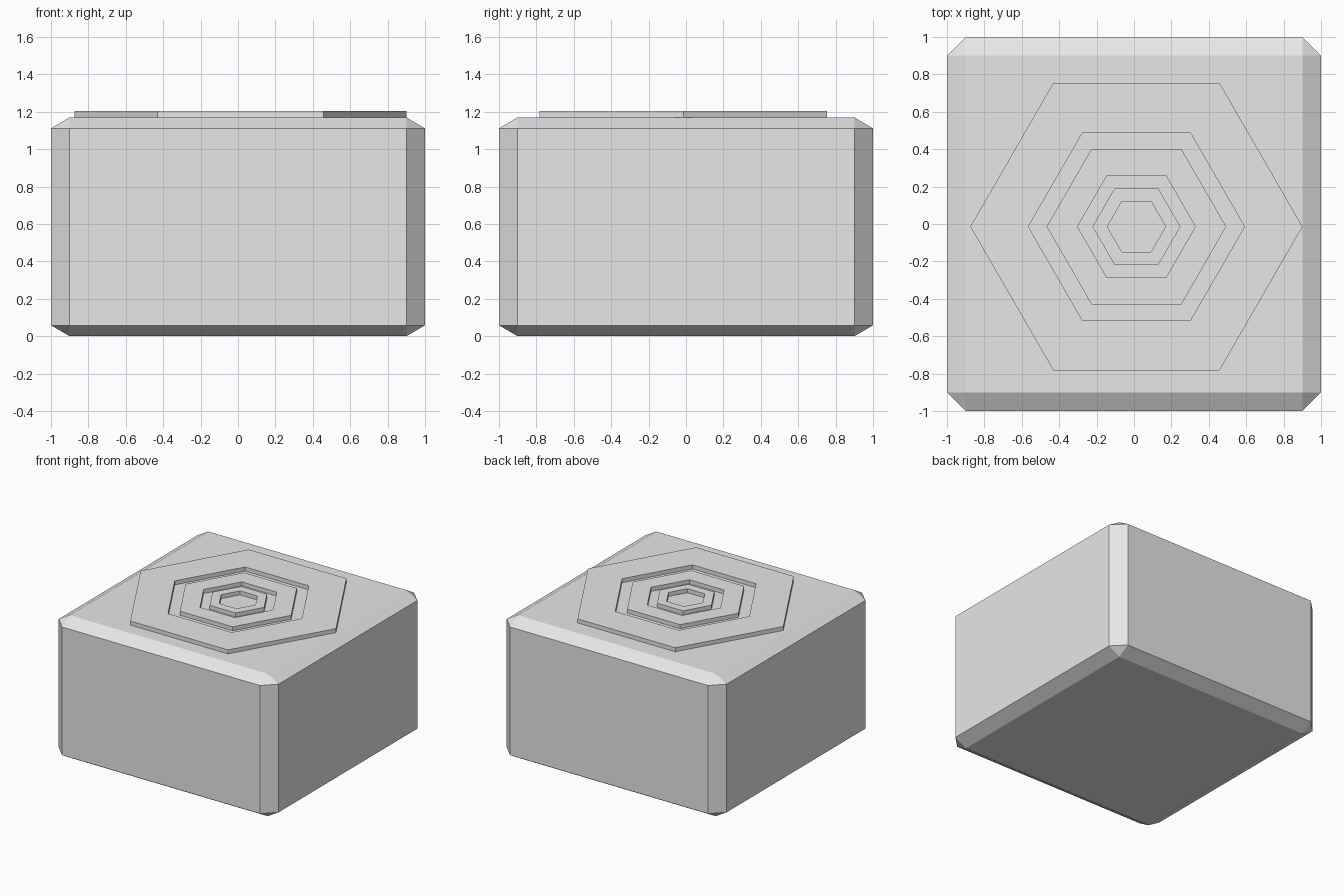
import bpy
import bmesh
from math import cos, sin, tau

if "Cube" in bpy.data.objects:
    bpy.data.objects.remove(bpy.data.objects["Cube"], do_unlink=True)

BODY_HEIGHT = 1.17
RING_TOP = 1.203
RING_CENTRE = (0.013, -0.014)

# One plain grey
grey = bpy.data.materials.new("light_grey")
grey.use_nodes = True
grey.diffuse_color = (0.8, 0.8, 0.8, 1)
grey.node_tree.nodes["Principled BSDF"].inputs["Base Color"].default_value = (0.8, 0.8, 0.8, 1)


def hex_ring(name, outer, inner, bottom, top):
    """Hexagonal ring with a rectangular cross-section."""
    bm = bmesh.new()
    section = [(outer, bottom), (outer, top), (inner, top), (inner, bottom)]
    cx, cy = RING_CENTRE
    loops = []
    for i in range(6):
        a = tau * i / 6
        loops.append([bm.verts.new((cx + r * cos(a), cy + r * sin(a), z)) for r, z in section])
    for i in range(6):
        here, after = loops[i], loops[(i + 1) % 6]
        for j in range(4):
            k = (j + 1) % 4
            bm.faces.new((here[j], after[j], after[k], here[k]))
    bmesh.ops.recalc_face_normals(bm, faces=bm.faces)
    mesh = bpy.data.meshes.new(name)
    bm.to_mesh(mesh)
    bm.free()
    mesh.materials.append(grey)
    bpy.context.collection.objects.link(bpy.data.objects.new(name, mesh))


# Chamfered block, squashed after the chamfer so the top and bottom slopes are shallow
bpy.ops.mesh.primitive_cube_add(size=2, location=(0, 0, BODY_HEIGHT / 2))
body = bpy.context.object
body.name = "body"
body.scale.z = BODY_HEIGHT / 2
body.data.materials.append(grey)
chamfer = body.modifiers.new("chamfer", "BEVEL")
chamfer.width = 0.1
chamfer.segments = 1

# Concentric raised rings, with the block's top showing between them
for name, outer, inner in (("outer_ring", 0.888, 0.578),
                           ("middle_ring", 0.48, 0.315),
                           ("inner_ring", 0.235, 0.156)):
    hex_ring(name, outer, inner, BODY_HEIGHT - 0.005, RING_TOP)
